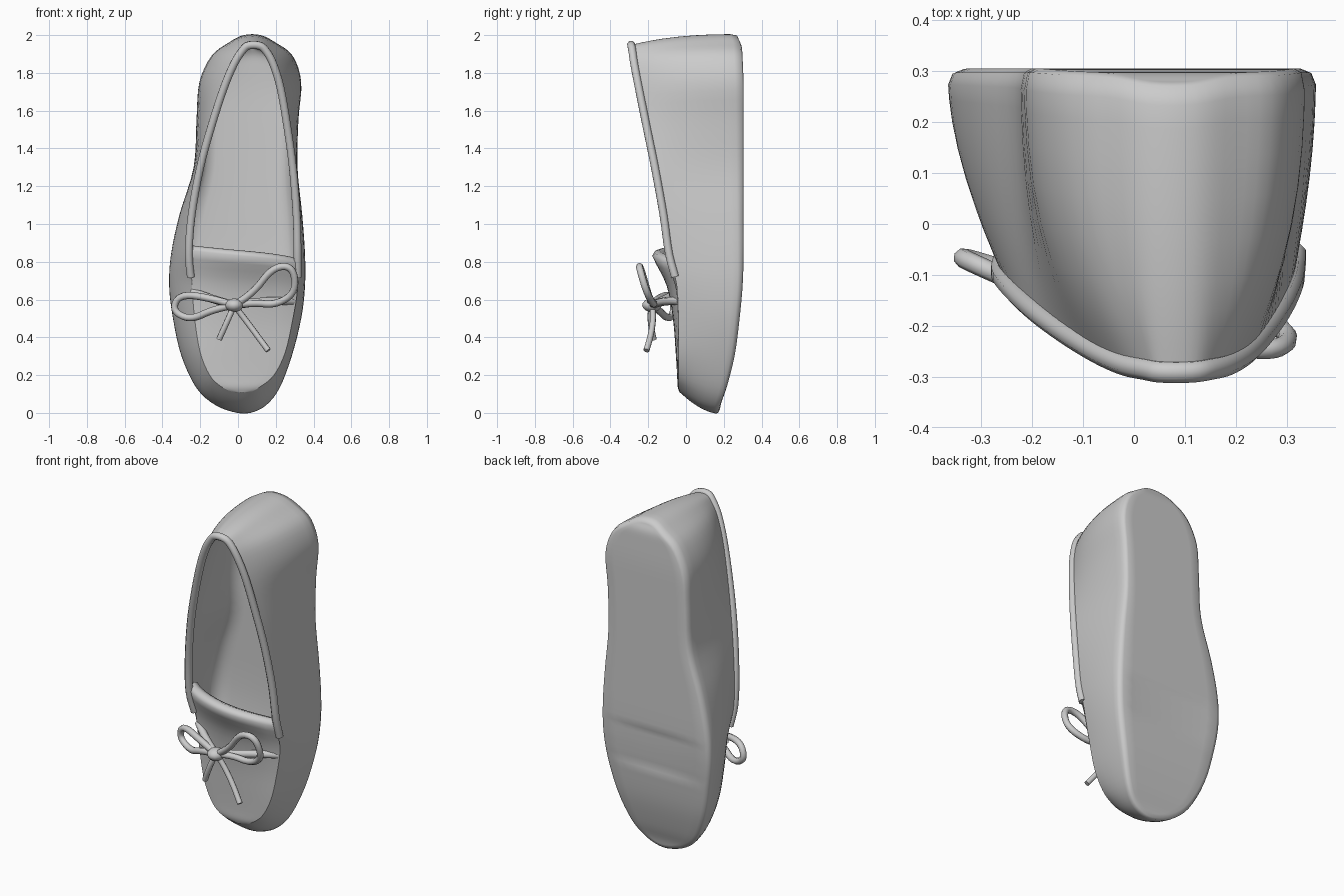
import bpy, bmesh, math
from mathutils import Vector as V

if "Cube" in bpy.data.objects:
    bpy.data.objects.remove(bpy.data.objects["Cube"])

# Stations toe to heel: sole outline (z, left, right, y), top line (z, left, right, y)
ROWS = [
    (.00, -.01, .07, .18, .11, -.02, .06, -.03),
    (.04, -.12, .15, .19, .14, -.09, .12, -.04),
    (.13, -.22, .22, .22, .20, -.15, .19, -.04),
    (.30, -.30, .285, .26, .32, -.20, .25, -.04),
    (.50, -.345, .335, .285, .50, -.23, .29, -.04),
    (.67, -.365, .355, .30, .68, -.245, .315, -.05),
    (.84, -.355, .355, .305, .84, -.26, .315, -.09),
    (1.05, -.31, .34, .305, 1.05, -.245, .31, -.12),
    (1.30, -.235, .315, .305, 1.30, -.20, .29, -.165),
    (1.55, -.22, .32, .305, 1.52, -.14, .26, -.21),
    (1.75, -.205, .335, .305, 1.72, -.075, .225, -.25),
    (1.89, -.14, .29, .30, 1.85, -.02, .185, -.275),
    (1.96, -.05, .20, .295, 1.92, .025, .145, -.285),
    (2.0, .03, .12, .28, 1.945, .055, .11, -.29)]
N, K, THROAT = len(ROWS), 4, 6


def smooth_loop(pts):
    n, out = len(pts), []
    for i in range(n):
        a, b, c, d = (pts[(i + o) % n] for o in (-1, 0, 1, 2))
        for s in range(K):
            t = s / K
            out.append(.5 * (2 * b + (c - a) * t + (2 * a - 5 * b + 4 * c - d) * t * t
                             + (3 * b - a - 3 * c + d) * t ** 3))
    return out


def outline(o):
    left = [V((r[o + 1], r[o + 3], r[o])) for r in ROWS]
    right = [V((r[o + 2], r[o + 3], r[o])) for r in ROWS]
    return smooth_loop(left + right[::-1])


BASE, TOP = outline(0), outline(4)
M = len(BASE)


def inset(loop, f, dy=0):
    out = []
    for j, p in enumerate(loop):
        mid = (p.x + loop[(-K - j) % M].x) / 2
        out.append(V((mid + (p.x - mid) * f, p.y + dy, 1 + (p.z - 1) * (1 - (1 - f) * .3))))
    return out


def level(t, base=BASE):
    # sides stay upright near the sole and curl in toward the top line, more so at the heel
    out = []
    for b, p in zip(base, TOP):
        q = b.lerp(p, t ** (1.8 + .35 * max(0, b.z)))
        q.y = b.y + (p.y - b.y) * t
        out.append(q)
    return out


def span(loop, last, crown=lambda j: 0, m=10):
    # strips from the left side of a loop across to the right side
    rows = []
    for j in range(-K // 2, last + 1):
        a, b = loop[j % M], loop[(-K - j) % M]
        rows.append([a.lerp(b, i / m) - V((0, crown(j) * math.sin(math.pi * i / m) ** .7, 0))
                     for i in range(m + 1)])
    return rows


def build(name, grids, angle=40):
    bm = bmesh.new()
    for rows, closed in grids:
        vs = [[bm.verts.new(p) for p in r] for r in rows]
        w = len(rows[0])
        for a, b in zip(vs, vs[1:]):
            for i in range(w if closed else w - 1):
                k = (i + 1) % w
                bm.faces.new((a[i], a[k], b[k], b[i]))
    bmesh.ops.remove_doubles(bm, verts=bm.verts, dist=.0005)
    bmesh.ops.recalc_face_normals(bm, faces=bm.faces)
    me = bpy.data.meshes.new(name)
    bm.to_mesh(me)
    bm.free()
    ob = bpy.data.objects.new(name, me)
    bpy.context.collection.objects.link(ob)
    bpy.ops.object.select_all(action='DESELECT')
    ob.select_set(True)
    bpy.context.view_layer.objects.active = ob
    bpy.ops.object.shade_smooth_by_angle(angle=math.radians(angle))
    return ob


def tube(name, pts, radius, kind='NURBS'):
    cu = bpy.data.curves.new(name, 'CURVE')
    cu.dimensions = '3D'
    cu.bevel_depth, cu.bevel_resolution = radius, 2
    cu.use_fill_caps = True
    sp = cu.splines.new(kind)
    sp.points.add(len(pts) - 1)
    for p, c in zip(sp.points, pts):
        p.co = (*c, 1)
    sp.use_smooth = True
    if kind == 'NURBS':
        sp.order_u, sp.use_endpoint_u, sp.resolution_u = 3, True, 5
    ob = bpy.data.objects.new(name, cu)
    bpy.context.collection.objects.link(ob)
    return ob


# Upper and sole in one rounded shell, with flex creases under the ball of the foot
END = N * K - K // 2
sole_loop = inset(BASE, .92)
walls = [sole_loop, inset(BASE, .975, -.008)]
walls += [level(t) for t in (.08, .16, .28, .42, .56, .7, .8, .9, 1)]
sole = span(sole_loop, END, lambda j: .016 if j in (17, 19, 21) else .0)
build("upper_and_sole", [(walls, True), (sole, False)], 60)

# Lining and dished insole
inner = inset(BASE, .9, -.07)
lining = [inset(BASE, .75, -.055)]
for t in (.1, .2, .35, .5, .7, .85, 1):
    lining.append(inset(level(t, inner), .97 + .02 * t))
insole = span(lining[0], END, lambda j: -.012)
build("lining_and_insole", [(lining, True), (insole, False)], 60)


# Vamp panel: nearly flat at the toe, swelling to the throat, then rolling inward
def crown(j):
    t = max(0, j / (THROAT * K))
    return .004 + .085 * t ** 3


vamp = span(TOP, THROAT * K, crown, 12)
for dy, dz in ((.012, .02), (.04, .028), (.075, .015), (.09, -.03)):
    row = vamp[THROAT * K + K // 2]
    vamp.append([p + V((0, dy, dz)) for p in row])
for j, row in enumerate(vamp):
    s = max(0, min(1, (j - 17) / 9))  # throat line slants down to the right
    for i, p in enumerate(row):
        u = i / 12
        p.z += s * (.02 - .07 * u ** 3 - .02 * math.sin(math.pi * u))
build("vamp", [(vamp, False)], 60)

# Rolled binding along the opening, running down past the throat corners
a, b = THROAT * K - 3, (-K - THROAT * K + 3) % M
tube("collar_binding", TOP[a:b + 1], .022, 'POLY')

# Bow: knot, two loops and two tails
knot = (-.02, -.18, .57)
tube("bow_left_loop", [knot, (-.15, -.15, .61), (-.31, -.08, .63), (-.35, -.06, .54),
                       (-.25, -.09, .49), (-.13, -.15, .55), knot], .019)
tube("bow_right_loop", [knot, (.08, -.20, .63), (.18, -.24, .77), (.29, -.25, .78),
                        (.31, -.21, .64), (.20, -.17, .57), (.08, -.17, .585), knot], .019)
tube("bow_left_tail", [knot, (-.05, -.2, .5), (-.10, -.17, .39)], .016)
tube("bow_right_tail", [knot, (.05, -.16, .48), (.16, -.21, .33)], .016)
bpy.ops.mesh.primitive_uv_sphere_add(segments=12, ring_count=8, radius=.04, location=knot)
bow_knot = bpy.context.object
bow_knot.name = "bow_knot"
bow_knot.scale = (1.2, 1.3, .9)
bpy.ops.object.shade_smooth()

# Cord running from the knot to each side of the vamp
for side, x, y, z in (("left", -.24, -.03, .64), ("right", .29, -.03, .59)):
    tube("lace_" + side, [knot, (x * .55, -.12, .6), (x, y, z)], .022)
